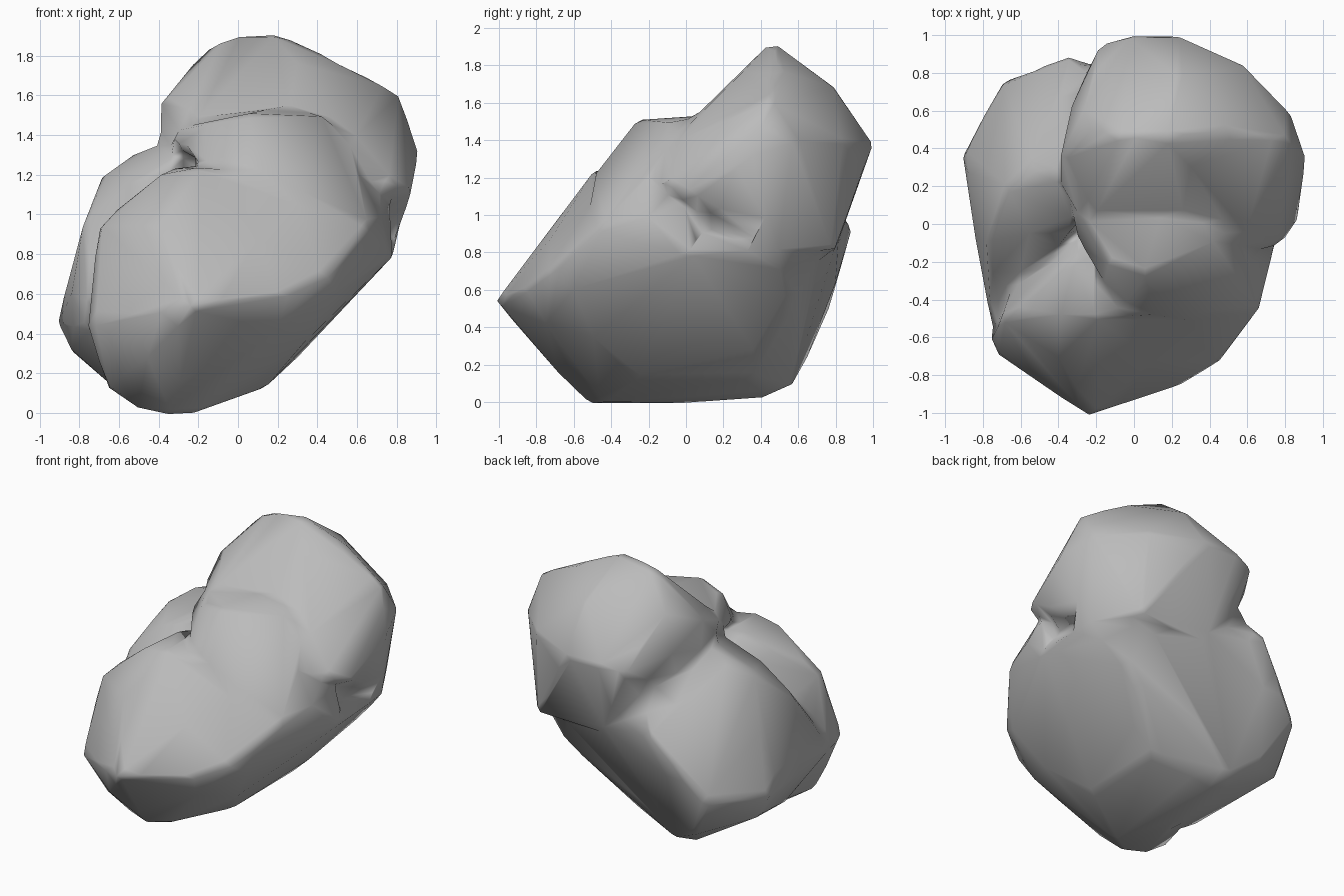
import bpy
import bmesh
from mathutils import Vector

default_cube = bpy.data.objects.get("Cube")
if default_cube:
    bpy.data.objects.remove(default_cube, do_unlink=True)

# Corner points of each lobe of the boulder, in hundredths of a unit
UPPER_LOBE = [
    (-8, 46, 189), (17, 46, 193), (50, 50, 178), (81, 45, 161), (91, 35, 132),
    (88, 3, 112), (-22, 50, 177), (-39, 36, 156), (-39, 20, 140), (-3, 100, 138),
    (24, 100, 138), (-18, 95, 135), (58, 84, 140), (83, 58, 140), (24, 79, 169),
    (78, 48, 82), (0, 80, 82), (60, 79, 80), (30, 2, 150), (-27, 4, 145),
    (77, -13, 115), (58, -8, 138), (-37, 32, 125), (-27, 60, 167), (-33, 63, 140),
    (-25, 81, 126),
]
BROW = [
    (5, -26, 151), (44, -8, 150), (-14, -21, 147), (-30, -10, 134), (-5, -47, 119),
    (11, -51, 119), (50, -36, 115), (66, -47, 93), (77, 0, 104), (78, 5, 80),
    (30, 30, 100), (-38, 20, 140), (20, 20, 154), (56, -10, 136), (-27, 4, 144),
]
FRONT_BODY = [
    (50, -36, 115), (66, -47, 93), (79, 5, 80), (79, 40, 82), (52, 57, 55),
    (30, 36, 28), (14, 36, 13), (14, -25, 13), (33, -50, 35), (50, -60, 60),
    (25, -86, 60), (45, -74, 69), (-24, -102, 54), (20, -75, 42), (-45, -78, 28),
    (-28, -88, 38), (-30, -68, 15), (-22, -45, 0), (-50, -48, 2),
    (-35, -51, -1), (-35, -8, -1), (-30, 44, 2), (-67, -50, 13), (-76, -60, 42),
    (-73, -69, 45), (-71, -50, 95), (-38, -48, 121), (-20, -49, 124),
    (-40, -71, 94), (10, -72, 88), (-30, -15, 124),
]
LEFT_LOBE = [
    (-91, 37, 46), (-84, 40, 31), (-69, 77, 50), (-49, 62, 17), (-32, 90, 95),
    (-55, 32, 129), (-68, 20, 121), (-43, 26, 135), (-84, -8, 60), (-78, -10, 95),
    (-78, -30, 45), (-38, 46, 4), (-64, -20, 14), (-75, -55, 42), (-30, 0, 130),
    (10, 50, 60), (-25, 20, 134), (-55, -5, 116), (-42, -8, 1), (-10, 40, 6),
]
# Mass behind the lobes that closes the back
BACK_CORE = [
    (79, 48, 82), (53, 58, 55), (30, 37, 28), (14, 37, 13), (-32, 56, 8),
    (-49, 61, 16), (-45, 80, 62), (-32, 86, 92), (60, 74, 90), (0, 82, 84),
    (84, 10, 108), (-36, 30, 132), (-34, 68, 112), (-10, 0, 110), (-20, 76, 118),
    (-38, 42, 3), (-40, -8, 1),
]


def add_hull(bm, points):
    """Add one convex lobe."""
    verts = [bm.verts.new(Vector(p) / 100) for p in points]
    result = bmesh.ops.convex_hull(bm, input=verts)
    spare = [v for v in result["geom_interior"] if isinstance(v, bmesh.types.BMVert)]
    bmesh.ops.delete(bm, geom=spare, context="VERTS")


# Overlapping lobes in one mesh
bm = bmesh.new()
for lobe in (UPPER_LOBE, BROW, FRONT_BODY, LEFT_LOBE, BACK_CORE):
    add_hull(bm, lobe)
bmesh.ops.recalc_face_normals(bm, faces=bm.faces)
mesh = bpy.data.meshes.new("boulder_lobes")
bm.to_mesh(mesh)
bm.free()
boulder = bpy.data.objects.new("boulder", mesh)
bpy.context.collection.objects.link(boulder)

# Fuse the lobes, wear the creases and reduce to broad facets
fuse = boulder.modifiers.new("fuse", "REMESH")
fuse.mode = "VOXEL"
fuse.voxel_size = 0.03
wear = boulder.modifiers.new("wear", "SMOOTH")
wear.factor = 0.5
wear.iterations = 8
reduce = boulder.modifiers.new("reduce", "DECIMATE")
reduce.ratio = 0.015

bpy.context.view_layer.update()
graph = bpy.context.evaluated_depsgraph_get()
worn = bpy.data.meshes.new_from_object(boulder.evaluated_get(graph))
boulder.modifiers.clear()
boulder.data = worn
bpy.data.meshes.remove(mesh)
worn.name = "boulder"
worn.polygons.foreach_set("use_smooth", [True] * len(worn.polygons))

# Plain grey stone
stone = bpy.data.materials.new("grey_stone")
stone.use_nodes = True
colour = (0.5, 0.5, 0.5, 1)
stone.diffuse_color = colour
stone.node_tree.nodes["Principled BSDF"].inputs["Base Color"].default_value = colour
worn.materials.clear()
worn.materials.append(stone)
